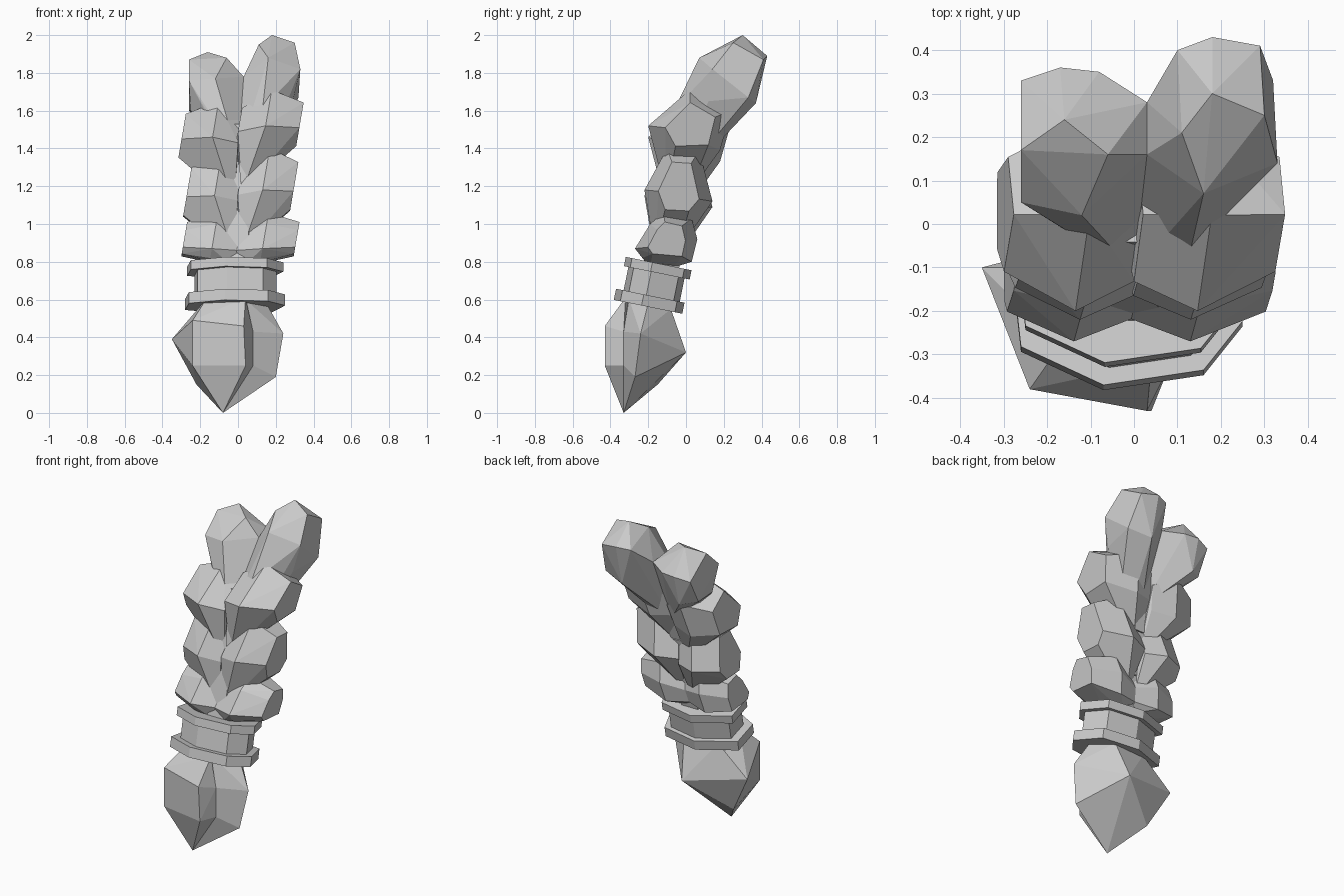
import bpy, bmesh
from math import sin, cos, pi
from mathutils import Vector, Matrix

if "Cube" in bpy.data.objects:
    bpy.data.objects.remove(bpy.data.objects["Cube"])

GREY = (0.6, 0.6, 0.6, 1)
mat = bpy.data.materials.new("hair_grey")
mat.use_nodes = True
mat.diffuse_color = GREY
mat.node_tree.nodes["Principled BSDF"].inputs["Base Color"].default_value = GREY


def hull(name, points):
    """Flat-shaded faceted solid wrapped around the points."""
    bm = bmesh.new()
    for p in points:
        bm.verts.new(p)
    res = bmesh.ops.convex_hull(bm, input=bm.verts[:])
    loose = {v for v in res["geom_interior"] + res["geom_unused"]
             if isinstance(v, bmesh.types.BMVert) and not v.link_faces}
    bmesh.ops.delete(bm, geom=list(loose), context="VERTS")
    bmesh.ops.dissolve_limit(bm, angle_limit=0.06, verts=bm.verts[:], edges=bm.edges[:])
    bmesh.ops.recalc_face_normals(bm, faces=bm.faces[:])
    mesh = bpy.data.meshes.new(name)
    bm.to_mesh(mesh)
    bm.free()
    mesh.materials.append(mat)
    obj = bpy.data.objects.new(name, mesh)
    bpy.context.collection.objects.link(obj)
    return obj


def tilt(points, centre, lean):
    """Lean local points backwards, then move them to the centre."""
    turn = Matrix.Rotation(-lean, 3, "X")
    return [turn @ Vector(p) + Vector(centre) for p in points]


def ring(radius, sides=6):
    return [(radius * cos(2 * pi * i / sides), radius * sin(2 * pi * i / sides), 0)
            for i in range(sides)]


# Loose tuft at the bottom: a main body and a raised front lock
TIP = (-.08, -.33, 0)
LEFT_EDGE = [(-.35, -.1, .39), (-.22, -.15, .15)]
STEP = [(.08, -.33, .25), (.08, -.33, .43)]
hull("tail_tuft", [
    TIP, *LEFT_EDGE, *STEP, (-.24, -.37, .25), (-.24, -.37, .49),
    (.24, -.24, .42), (.2, -.27, .19), (.03, 0, .32),
    (-.17, -.28, .6), (.04, -.3, .6), (.15, -.2, .58),
    (.07, -.08, .55), (-.15, -.1, .56)])
hull("tail_front_lock", [
    TIP, *LEFT_EDGE, *STEP, (-.24, -.38, .25), (-.24, -.38, .49),
    (.04, -.43, .25), (.03, -.43, .46), (-.17, -.28, .6), (.04, -.32, .61)])

# Hair tie: two rims around a narrower middle
OUTLINE = [(-.26, -.1), (-.07, -.19), (.16, -.155), (.25, -.04),
           (.18, .14), (-.05, .18), (-.28, .08)]


def band(name, centre, scale, half):
    pts = [(x * scale, y * scale, s * half) for x, y in OUTLINE for s in (-1, 1)]
    hull(name, tilt(pts, centre, .2))


band("tie_lower_rim", (0, -.19, .59), 1, .03)
band("tie_middle", (0, -.165, .68), .82, .11)
band("tie_upper_rim", (0, -.145, .765), .96, .025)

# Core running up inside the braid
PATH = [(-.14, .74), (-.08, 1.0), (-.02, 1.25), (.05, 1.5)]
for i, ((y0, z0), (y1, z1)) in enumerate(zip(PATH, PATH[1:])):
    hull("braid_core_%d" % (i + 1),
         tilt(ring(.11), (0, y0, z0), .25) + tilt(ring(.11), (0, y1, z1), .3))


# Braid lobes: side outline at full size in the middle, smaller at both ends,
# with a thin root tucked down into the middle of the braid
def lobe(name, side, outline, reach, drop, lower):
    n = len(outline)
    cy = sum(y for y, z in outline) / n
    cz = sum(z for y, z in outline) / n - lower

    def slab(x, sy, sz, lift=0):
        rows = [(cy + (y - cy) * sy, (z - lower - cz) * sz) for y, z in outline]
        return [(side * x + z * .17, y, cz + z + lift) for y, z in rows]

    root = [(side * .02, cy + s * .06 - drop * .2, cz - drop) for s in (-1, 1)]
    hull(name, slab(reach * .45, 1, 1) + slab(reach, .6, .7, -.01)
         + slab(0, .7, .65, -.03) + root)


LOWER = [(-.27, .87), (-.19, 1.0), (-.12, 1.06), (.03, 1.03), (.06, .92),
         (.03, .8), (-.23, .82)]
MIDDLE = [(-.22, 1.18), (-.1, 1.4), (.07, 1.39), (.14, 1.12), (.05, 1.03), (-.16, 1.04)]
UPPER = [(-.2, 1.52), (.02, 1.71), (.24, 1.6), (.18, 1.39), (-.11, 1.38)]
for level, outline, reach, drop, lower in (
        ("lower", LOWER, .31, .16, 0),
        ("middle", MIDDLE, .295, .34, .03),
        ("upper", UPPER, .325, .36, .06)):
    lobe("left_%s_lobe" % level, 1, outline, reach, drop, 0)
    lobe("right_%s_lobe" % level, -1, outline, reach * .92, drop, lower)

# Two end lobes, the left one taller, joined in a notch and a long front crease
NOTCH = [(.03, .16, 1.78), (.03, .28, 1.78), (.03, .1, 1.36)]
hull("left_top_lobe", NOTCH + [
    (.18, .3, 2), (.3, .25, 1.96), (.11, .21, 1.95),
    (.18, .43, 1.89), (.29, .41, 1.87), (.1, .4, 1.88),
    (.33, .14, 1.82), (.16, .07, 1.88),
    (.32, .33, 1.67), (.18, .37, 1.64), (.29, .12, 1.65), (.13, -.06, 1.61),
    (0, -.11, 1.36), (.03, -.16, 1.08)])
hull("right_top_lobe", NOTCH + [
    (-.16, .24, 1.91), (-.06, .16, 1.88), (-.26, .17, 1.87),
    (-.17, .36, 1.77), (-.26, .33, 1.75), (-.08, .35, 1.77),
    (-.26, .05, 1.76), (-.12, .02, 1.77),
    (-.26, .25, 1.6), (-.17, .31, 1.58), (-.25, .1, 1.6), (-.18, 0, 1.62),
    (0, -.11, 1.36), (-.08, -.06, 1.42)])
